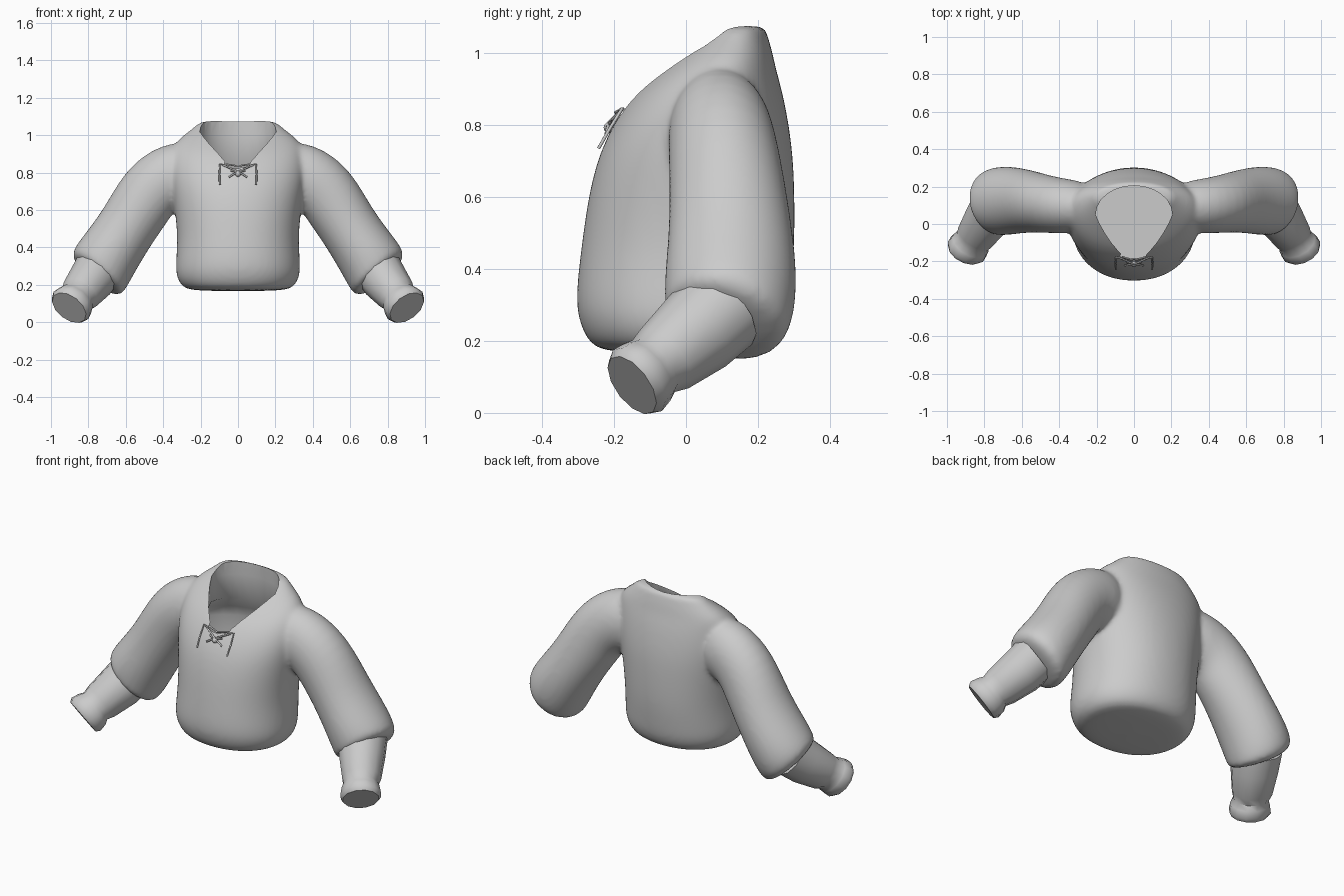
import bpy, bmesh
from math import cos, sin, pi, copysign
from mathutils import Vector

cube = bpy.data.objects.get("Cube")
if cube:
    bpy.data.objects.remove(cube, do_unlink=True)

cloth = bpy.data.materials.new("light grey cloth")
cloth.use_nodes = True
COLOUR = (0.6, 0.6, 0.6, 1)
cloth.diffuse_color = COLOUR
cloth.node_tree.nodes["Principled BSDF"].inputs["Base Color"].default_value = COLOUR


def ring(centre, u, w, sides, power=1.0):
    """Closed ring of points spanned by the half-axes u and w."""
    pts = []
    for i in range(sides):
        a = 2 * pi * i / sides
        c, s = cos(a), sin(a)
        pts.append(Vector(centre) + u * copysign(abs(c) ** power, c)
                   + w * copysign(abs(s) ** power, s))
    return pts


def loft(bm, rings):
    """Skin a stack of rings and cap both ends."""
    loops = [[bm.verts.new(p) for p in r] for r in rings]
    n = len(loops[0])
    for a, b in zip(loops, loops[1:]):
        for i in range(n):
            j = (i + 1) % n
            bm.faces.new((a[i], a[j], b[j], b[i]))
    bm.faces.new(loops[0])
    bm.faces.new(loops[-1])


def finish(bm, name):
    bmesh.ops.recalc_face_normals(bm, faces=bm.faces)
    mesh = bpy.data.meshes.new(name)
    bm.to_mesh(mesh)
    bm.free()
    mesh.materials.append(cloth)
    ob = bpy.data.objects.new(name, mesh)
    bpy.context.collection.objects.link(ob)
    return ob


def activate(ob):
    bpy.ops.object.select_all(action='DESELECT')
    ob.select_set(True)
    bpy.context.view_layer.objects.active = ob


def apply_all(ob):
    activate(ob)
    for m in list(ob.modifiers):
        bpy.ops.object.modifier_apply(modifier=m.name)


def slice_ring(z, half, front, back, inset=0.0, sides=24):
    mid, depth = (front + back) / 2, (back - front) / 2 - inset
    return ring((0, mid, z), Vector((half - inset, 0, 0)), Vector((0, depth, 0)), sides, 0.93)


def tube_rings(path, side, sides):
    """Rings across a limb path of (centre, direction, in-plane radius, depth radius)."""
    out = []
    for c, d, r, depth in path:
        n = Vector((d[0] * side, d[1], d[2])).normalized()
        u = n.cross(Vector((0, 1, 0))).normalized()
        w = u.cross(n)
        out.append(ring((c[0] * side, c[1], c[2]), u * r, w * depth, sides))
    return out


# Torso slices: height, half width, front, back
TORSO = [(0.165, 0.25, -0.22, 0.20), (0.19, 0.305, -0.27, 0.25), (0.25, 0.335, -0.3, 0.28),
         (0.32, 0.335, -0.31, 0.29), (0.45, 0.325, -0.295, 0.305), (0.6, 0.34, -0.275, 0.305),
         (0.72, 0.36, -0.245, 0.3), (0.82, 0.37, -0.195, 0.285), (0.9, 0.36, -0.135, 0.268),
         (0.96, 0.34, -0.06, 0.25), (1.01, 0.28, 0.0, 0.24), (1.055, 0.22, 0.06, 0.225),
         (1.08, 0.2, 0.08, 0.22)]

# Puffed sleeve, from inside the shoulder to the gathered end
SLEEVE = [((0.2, 0.09, 0.8), (1, 0, 0), 0.17, 0.13),
          ((0.37, 0.095, 0.785), (1, 0, -0.2), 0.185, 0.15),
          ((0.485, 0.11, 0.685), (0.8, 0, -0.65), 0.185, 0.16),
          ((0.59, 0.125, 0.51), (0.62, 0, -0.78), 0.162, 0.175),
          ((0.685, 0.125, 0.37), (0.6, 0, -0.8), 0.172, 0.19),
          ((0.745, 0.12, 0.275), (0.62, -0.15, -0.75), 0.182, 0.185),
          ((0.765, 0.10, 0.235), (0.6, -0.3, -0.7), 0.165, 0.165)]

# Body: torso and both sleeves fused into one soft surface
bm = bmesh.new()
loft(bm, [slice_ring(*s) for s in TORSO])
for side in (1, -1):
    loft(bm, tube_rings(SLEEVE, side, 16))
shirt = finish(bm, "shirt_body")
shirt.modifiers.new("round", 'SUBSURF').levels = 2
fuse = shirt.modifiers.new("fuse", 'REMESH')
fuse.mode, fuse.voxel_size = 'VOXEL', 0.013
soft = shirt.modifiers.new("soft", 'SMOOTH')
soft.factor, soft.iterations = 0.5, 8
apply_all(shirt)

# Hollow inside and pointed neck opening
def neck_ring(z, grow=0.0, sides=24):
    pts = []
    for p in ring((0, 0.05, z), Vector((0.205 + grow, 0, 0)), Vector((0, 0.155 + grow, 0)), sides):
        if p.y < 0.05:                       # draw the front out into a point
            t = (0.05 - p.y) / 0.155
            p.y -= 0.075 * t * t
            p.x *= 1 - 0.25 * t
        pts.append(p)
    return pts


bm = bmesh.new()
loft(bm, [slice_ring(*s, inset=0.025) for s in TORSO[2:7]]
     + [slice_ring(0.78, 0.32, -0.185, 0.255), neck_ring(0.86, 0.005), neck_ring(1.0), neck_ring(1.3)])
hollow = finish(bm, "neck_cutter")
hollow.hide_render = True
cut = shirt.modifiers.new("neck", 'BOOLEAN')
cut.operation, cut.solver, cut.object = 'DIFFERENCE', 'EXACT', hollow
apply_all(shirt)
bpy.data.objects.remove(hollow, do_unlink=True)
activate(shirt)
bpy.ops.object.shade_smooth_by_angle(angle=0.9)

# Forearms with a pinched wrist and flared cuff
AIM = (0.45, -0.67, -0.58)
FOREARM = [((0.745, 0.1, 0.29), AIM, 0.13, 0.13), ((0.785, 0.03, 0.225), AIM, 0.125, 0.125),
           ((0.845, -0.06, 0.15), AIM, 0.108, 0.105), ((0.862, -0.09, 0.13), AIM, 0.096, 0.092),
           ((0.873, -0.108, 0.113), AIM, 0.11, 0.1), ((0.893, -0.135, 0.09), AIM, 0.118, 0.106),
           ((0.903, -0.15, 0.077), AIM, 0.105, 0.092)]
for side, label in ((1, "left"), (-1, "right")):
    bm = bmesh.new()
    loft(bm, tube_rings(FOREARM, side, 12))
    cuff = finish(bm, label + "_cuff")
    activate(cuff)
    bpy.ops.object.shade_smooth_by_angle(angle=0.8)


# Neck lacing
def cord(name, points, radius=0.005):
    curve = bpy.data.curves.new(name, 'CURVE')
    curve.dimensions, curve.bevel_depth, curve.bevel_resolution = '3D', radius, 1
    spline = curve.splines.new('POLY')
    spline.points.add(len(points) - 1)
    for p, co in zip(spline.points, points):
        p.co = (*co, 1)
    curve.materials.append(cloth)
    ob = bpy.data.objects.new(name, curve)
    bpy.context.collection.objects.link(ob)


for side, label in ((1, "left"), (-1, "right")):
    cord(label + "_hanging_lace", [(side * 0.06, -0.185, 0.84), (side * 0.097, -0.178, 0.845),
                                   (side * 0.1, -0.212, 0.79), (side * 0.097, -0.243, 0.735)])
    cord(label + "_crossed_lace", [(side * 0.08, -0.18, 0.84), (0, -0.215, 0.805),
                                   (-side * 0.05, -0.222, 0.775)])
cord("upper_lace", [(-0.065, -0.175, 0.845), (0, -0.195, 0.835), (0.065, -0.175, 0.845)])
cord("lower_lace", [(-0.04, -0.205, 0.81), (0, -0.215, 0.802), (0.04, -0.205, 0.81)])
bpy.ops.mesh.primitive_uv_sphere_add(segments=10, ring_count=6, radius=0.016, location=(0, -0.213, 0.793))
knot = bpy.context.object
knot.name = "lace_knot"
knot.data.materials.append(cloth)
bpy.ops.object.shade_smooth()
